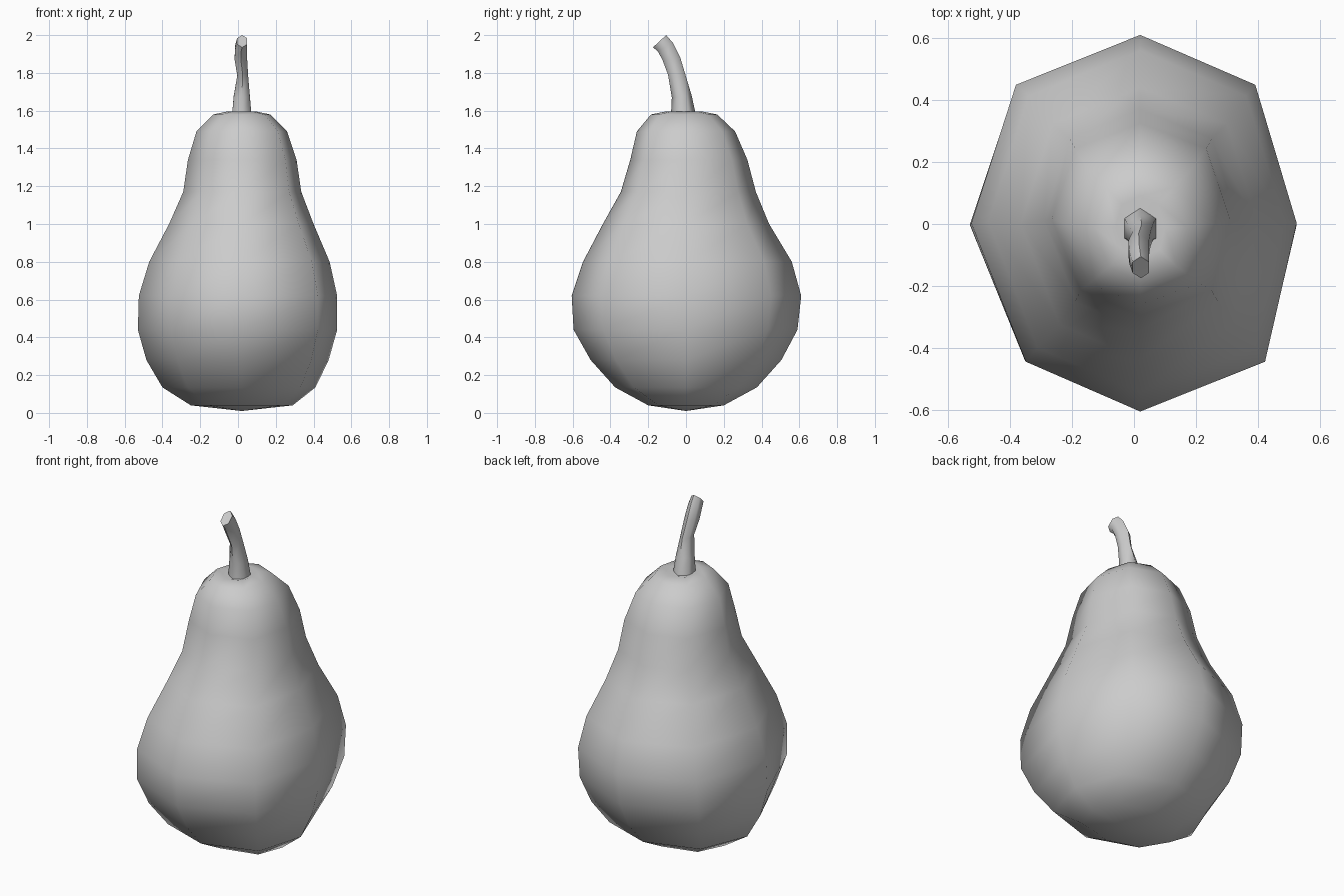
import bpy, bmesh, math
from mathutils import Vector

cube = bpy.data.objects.get("Cube")
if cube:
    bpy.data.objects.remove(cube, do_unlink=True)

gray = bpy.data.materials.new("plain gray")
gray.use_nodes = True
colour = (0.6, 0.6, 0.6, 1)
gray.diffuse_color = colour
gray.node_tree.nodes["Principled BSDF"].inputs["Base Color"].default_value = colour


def loft(name, rings, start, end, crease):
    """Skin a stack of rings and close both ends with fans to a point."""
    bm = bmesh.new()
    loops = [[bm.verts.new(p) for p in ring] for ring in rings]
    n = len(loops[0])
    for low, high in zip(loops, loops[1:]):
        for i in range(n):
            j = (i + 1) % n
            bm.faces.new((low[i], low[j], high[j], high[i]))
    for loop, tip in ((loops[0], start), (loops[-1], end)):
        point = bm.verts.new(tip)
        for i in range(n):
            bm.faces.new((loop[i], loop[(i + 1) % n], point))
    bmesh.ops.recalc_face_normals(bm, faces=bm.faces[:])
    mesh = bpy.data.meshes.new(name)
    bm.to_mesh(mesh)
    bm.free()
    mesh.materials.append(gray)
    obj = bpy.data.objects.new(name, mesh)
    bpy.context.collection.objects.link(obj)
    bpy.ops.object.select_all(action='DESELECT')
    obj.select_set(True)
    bpy.context.view_layer.objects.active = obj
    bpy.ops.object.shade_smooth_by_angle(angle=math.radians(crease))
    return obj


# Pear body: eight-sided rings as height, x range, y range
profile = [
    (0.04, -0.25, 0.29, -0.20, 0.20),
    (0.135, -0.40, 0.41, -0.375, 0.375),
    (0.28, -0.485, 0.48, -0.505, 0.505),
    (0.44, -0.53, 0.525, -0.595, 0.59),
    (0.62, -0.525, 0.525, -0.605, 0.61),
    (0.80, -0.47, 0.485, -0.545, 0.56),
    (1.0, -0.365, 0.40, -0.44, 0.44),
    (1.17, -0.29, 0.335, -0.345, 0.37),
    (1.34, -0.265, 0.31, -0.295, 0.325),
    (1.49, -0.22, 0.26, -0.26, 0.26),
    (1.58, -0.13, 0.17, -0.185, 0.165),
    (1.595, -0.06, 0.10, -0.11, 0.09),
]


def body_ring(z, x0, x1, y0, y1):
    cx, cy = 0.02, (y0 + y1) / 2
    points = []
    for k in range(8):
        c, s = math.cos(k * math.pi / 4), math.sin(k * math.pi / 4)
        rx = x1 - cx if c > 0 else cx - x0
        bulge = 1.04 if k % 2 else 1
        points.append((cx + c * rx * bulge, cy + s * (y1 - y0) / 2 * bulge, z))
    # The front diagonals lean slightly towards the left side
    lean = (x1 - x0) * 0.03
    return [(x + lean * (k in (5, 7)), y, h) for k, (x, y, h) in enumerate(points)]


loft("pear_body", [body_ring(*row) for row in profile],
     (0.02, 0, 0.01), (0.02, -0.015, 1.57), 180)

# Stem: six-sided rings as x centre, half width, front point and back point
stem = [
    (0.02, 0.055, (-0.08, 1.565), (0.055, 1.565)),
    (0.02, 0.045, (-0.075, 1.67), (0.03, 1.68)),
    (0.025, 0.03, (-0.095, 1.79), (0.0, 1.78)),
    (0.015, 0.035, (-0.125, 1.87), (-0.03, 1.88)),
    (0.017, 0.033, (-0.15, 1.915), (-0.07, 1.96)),
    (0.022, 0.028, (-0.175, 1.935), (-0.105, 2.0)),
]


def stem_ring(cx, rx, front, back):
    a, b = Vector((cx, *front)), Vector((cx, *back))
    mid, half, side = (a + b) / 2, (b - a) / 2, Vector((rx, 0, 0))
    angles = [(k + 0.5) * math.pi / 3 for k in range(6)]
    return [mid + side * math.cos(t) * 1.1 + half * math.sin(t) for t in angles]


loft("stem", [stem_ring(*row) for row in stem],
     (0.02, -0.012, 1.565), (0.022, -0.14, 1.967), 65)
